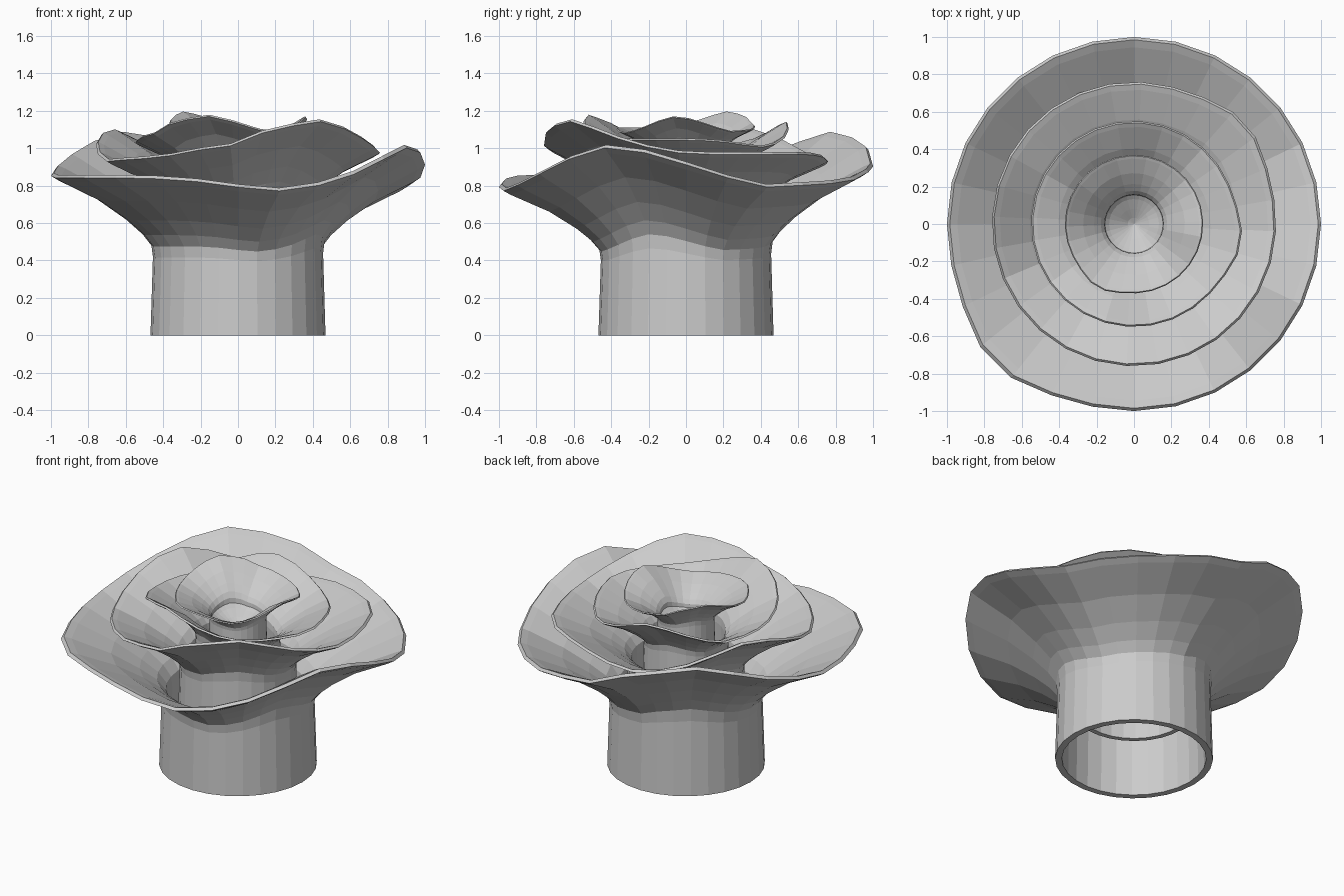
import bpy, bmesh, math

if "Cube" in bpy.data.objects:
    bpy.data.objects.remove(bpy.data.objects["Cube"])

SEGS = 28
BASE_RIM = 0.86

# wavy rim height at 28 even angles, counter-clockwise from +x
RIM = [.92, .85, .80, .81, .82, .84, .88, .91, 1.0, 1.05, 1.08, 1.03, .96, .90,
       .86, .85, .85, .85, .85, .845, .83, .80, .78, .81, .87, .95, 1.01, .985]

# profile points: radius, height, share of the rim wave
OUTER = [(.468, .01, 0), (.455, .43, .3), (.463, .49, .4), (.51, .55, .5),
         (.60, .63, .62), (.75, .735, .8), (.96, .838, .97), (1.0, .862, 1)]
INNER = [(.985, .878, 1), (.945, .862, .97), (.735, .757, .8), (.578, .652, .62),
         (.48, .575, .5), (.428, .505, .4), (.42, .44, .3)]
OPEN_END = [(.428, .01, 0)]
FUNNEL_END = [(.36, .40, .2), (.22, .33, .1), (.09, .26, 0)]
FUNNEL_TIP = .22


def petal_layer(name, scale, lift, turn, closed=False):
    """One flared, wavy-rimmed petal tube; the closed one ends in a funnel."""
    profile = OUTER + INNER + (FUNNEL_END if closed else OPEN_END)
    bm = bmesh.new()
    rings = []
    for r, z, w in profile:
        ring = []
        for i in range(SEGS):
            a = 2 * math.pi * i / SEGS
            # the rim bulges out a little in one direction
            d = math.degrees(a) - 225
            flare = max(0, (r - .46) / .54)
            rr = r * (1 + .06 * flare * math.exp(-(d / 17) ** 2))
            zz = z + w * (RIM[i] - BASE_RIM)
            b = a + math.radians(turn)
            ring.append(bm.verts.new((rr * scale * math.cos(b),
                                      rr * scale * math.sin(b),
                                      zz * scale + lift)))
        rings.append(ring)
    pairs = list(zip(rings, rings[1:]))
    if not closed:
        pairs.append((rings[-1], rings[0]))      # bottom edge of the tube
    for lo, hi in pairs:
        for i in range(SEGS):
            j = (i + 1) % SEGS
            bm.faces.new((lo[i], lo[j], hi[j], hi[i]))
    if closed:
        tip = bm.verts.new((0, 0, FUNNEL_TIP * scale + lift))
        for i in range(SEGS):
            bm.faces.new((rings[-1][i], rings[-1][(i + 1) % SEGS], tip))
    mesh = bpy.data.meshes.new(name)
    bm.to_mesh(mesh)
    bm.free()
    obj = bpy.data.objects.new(name, mesh)
    bpy.context.collection.objects.link(obj)
    return obj


# four nested layers: the same petal shrunk, raised and turned
petal_layer("outer_petals", 1.0, -.01, 0)
petal_layer("second_petals", .76, .32, 177)
petal_layer("third_petals", .55, .575, 125)
petal_layer("inner_petals", .37, .79, 15, closed=True)
